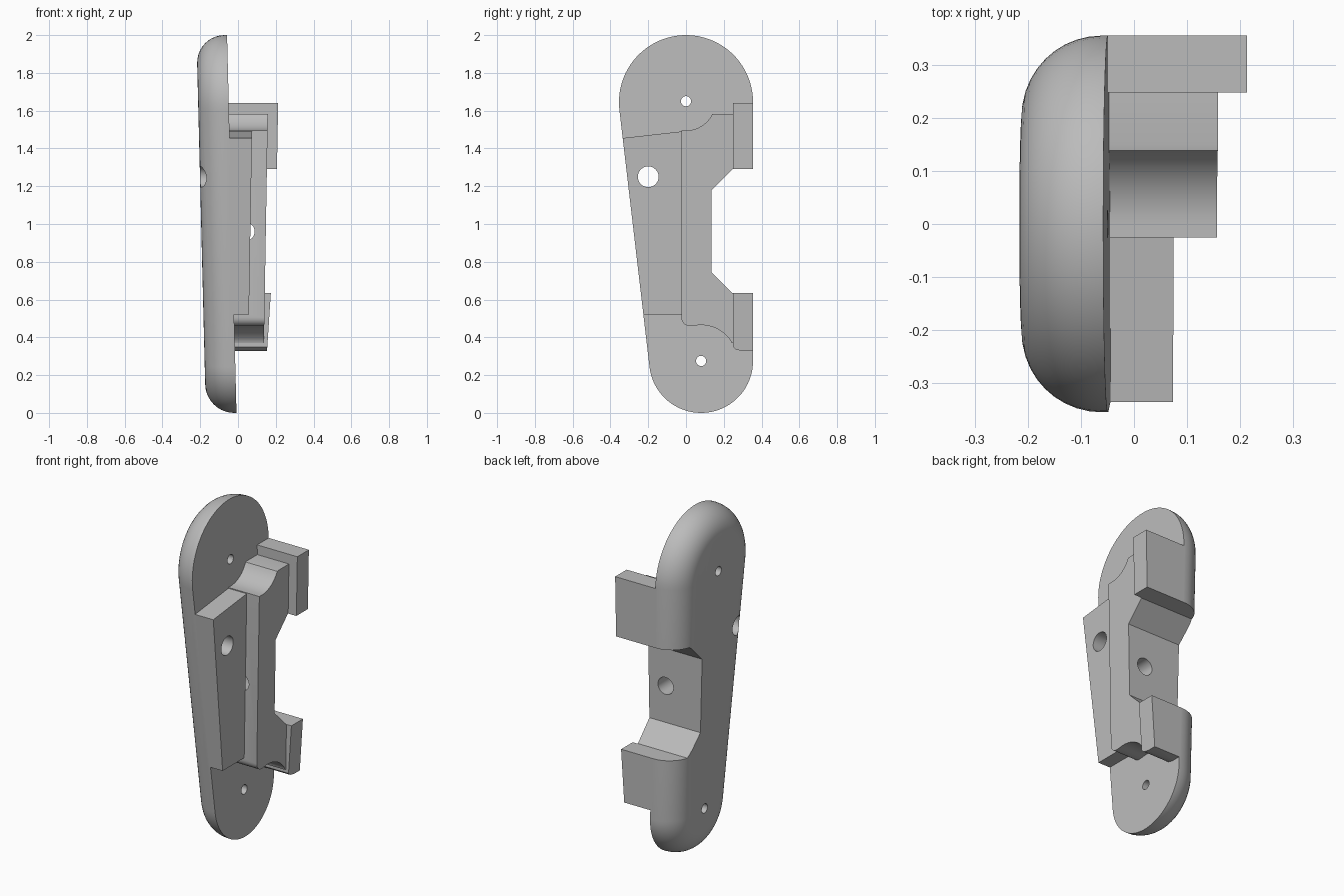
import bpy, bmesh
from math import sin, cos, pi, atan2
from mathutils import Matrix

cube = bpy.data.objects.get("Cube")
if cube:
    bpy.data.objects.remove(cube, do_unlink=True)

grey = bpy.data.materials.new("plain grey")
grey.use_nodes = True
grey.diffuse_color = (0.5, 0.5, 0.5, 1)
grey.node_tree.nodes["Principled BSDF"].inputs["Base Color"].default_value = (0.5, 0.5, 0.5, 1)

TOP, TOP_R = (0, 1.645), 0.355
LOW, LOW_R = (0.08, 0.275), 0.275
TURN = 2 * atan2(LOW[1] - TOP[1], LOW[0] - TOP[0]) + 2 * pi   # normal angle of the slanted edge


def inner_face(z):
    return -0.008 - 0.025 * z


def arc(c, r, a0, a1, n):
    return [(c[0] + r * cos(a0 + (a1 - a0) * i / n), c[1] + r * sin(a0 + (a1 - a0) * i / n))
            for i in range(n + 1)]


def outline(inset):
    return (arc(TOP, TOP_R - inset, 0, TURN, 40) +
            arc(LOW, LOW_R - inset, TURN, 2 * pi, 40))


def front_edge(z):
    a = (TOP[0] + TOP_R * cos(TURN), TOP[1] + TOP_R * sin(TURN))
    b = (LOW[0] + LOW_R * cos(TURN), LOW[1] + LOW_R * sin(TURN))
    return (a[0] + (b[0] - a[0]) * (z - a[1]) / (b[1] - a[1]), z)


def loft(name, rings):
    """Closed solid through rings of equal point count."""
    bm = bmesh.new()
    loops = [[bm.verts.new(p) for p in ring] for ring in rings]
    n = len(loops[0])
    for lo, hi in zip(loops, loops[1:]):
        for i in range(n):
            j = (i + 1) % n
            bm.faces.new((lo[i], lo[j], hi[j], hi[i]))
    bm.faces.new(loops[0])
    bm.faces.new(loops[-1])
    bmesh.ops.recalc_face_normals(bm, faces=bm.faces)
    mesh = bpy.data.meshes.new(name)
    bm.to_mesh(mesh)
    bm.free()
    mesh.materials.append(grey)
    ob = bpy.data.objects.new(name, mesh)
    bpy.context.collection.objects.link(ob)
    return ob


def prism(name, points, low, high):
    """Side profile extruded along x between two sloped planes."""
    return loft(name, [[(f(z), y, z) for y, z in points] for f in (low, high)])


def combine(target, other, operation):
    bpy.context.view_layer.objects.active = target
    mod = target.modifiers.new("cut", "BOOLEAN")
    mod.operation, mod.solver, mod.object = operation, "EXACT", other
    bpy.ops.object.modifier_apply(modifier=mod.name)
    bpy.data.objects.remove(other, do_unlink=True)


def root(z):
    return inner_face(z) - 0.008


def left_end(z):
    return -0.5


def right_end(z):
    return 0.5


# Back plate with a rounded outer rim
RIM, THICK = 0.15, 0.162
steps = [(0, 0)] + [(RIM * (1 - cos(a)), THICK - RIM + RIM * sin(a))
                    for a in (pi / 2 * i / 10 for i in range(11))]
body = loft("bracket_body", [[(inner_face(z) - depth, y, z) for y, z in outline(inset)]
                             for inset, depth in steps])

# Main rib, relieved around both screw heads
rib_points = ([(-0.025, 1.495)] + arc((0, 1.65), 0.155, -pi / 2, -0.46, 10) +
              [(0.15, 1.583), (0.3, 1.583), (0.3, 0.37), (0.24, 0.37)] +
              arc((0.08, 0.275), 0.19, 0.6, 1.75, 12) +
              arc((0.02, 0.505), 0.045, -pi / 2, -pi, 6))
rib = prism("rib", rib_points, root, lambda z: 0.131 + 0.017 * z)

# Cross hole through the rib
cross = loft("cross_hole", [[(x, y, z) for x, z in arc((0.038, 0.96), 0.05, 0, 2 * pi * 31 / 32, 31)]
                            for y in (-0.3, 0.5)])
combine(rib, cross, "DIFFERENCE")

# Front slab, flush with the slanted plate edge
slab = prism("front_slab", [front_edge(0.52), (-0.023, 0.52), (-0.023, 1.49), front_edge(1.455)],
             root, lambda z: 0.049 + 0.017 * z)

# Upper and lower rear tabs
upper = prism("upper_tab", [(0.248, 1.2), (0.355, 1.2), (0.355, 1.64), (0.248, 1.64)],
              root, lambda z: 0.183 + 0.018 * z)
lower = prism("lower_tab", [(0.248, 0.7), (0.248, 0.35), (0.265, 0.335), (0.3, 0.327),
                            (0.355, 0.327), (0.355, 0.7)],
              root, lambda z: 0.132 + 0.066 * z)
for part in (rib, slab, upper, lower):
    combine(body, part, "UNION")

# Rear notch
notch = prism("notch", [(0.5, 1.29), (0.245, 1.29), (0.135, 1.18), (0.135, 0.745),
                        (0.245, 0.635), (0.5, 0.635)], left_end, right_end)
combine(body, notch, "DIFFERENCE")

# Two screw holes and one larger hole
for centre, r in (((0, 1.65), 0.027), ((0.08, 0.275), 0.027), ((-0.2, 1.25), 0.055)):
    hole = prism("hole", arc(centre, r, 0, 2 * pi * 31 / 32, 31), left_end, right_end)
    combine(body, hole, "DIFFERENCE")

bpy.ops.object.select_all(action="DESELECT")
body.select_set(True)
bpy.context.view_layer.objects.active = body
bpy.ops.object.shade_smooth_by_angle(angle=0.5)
